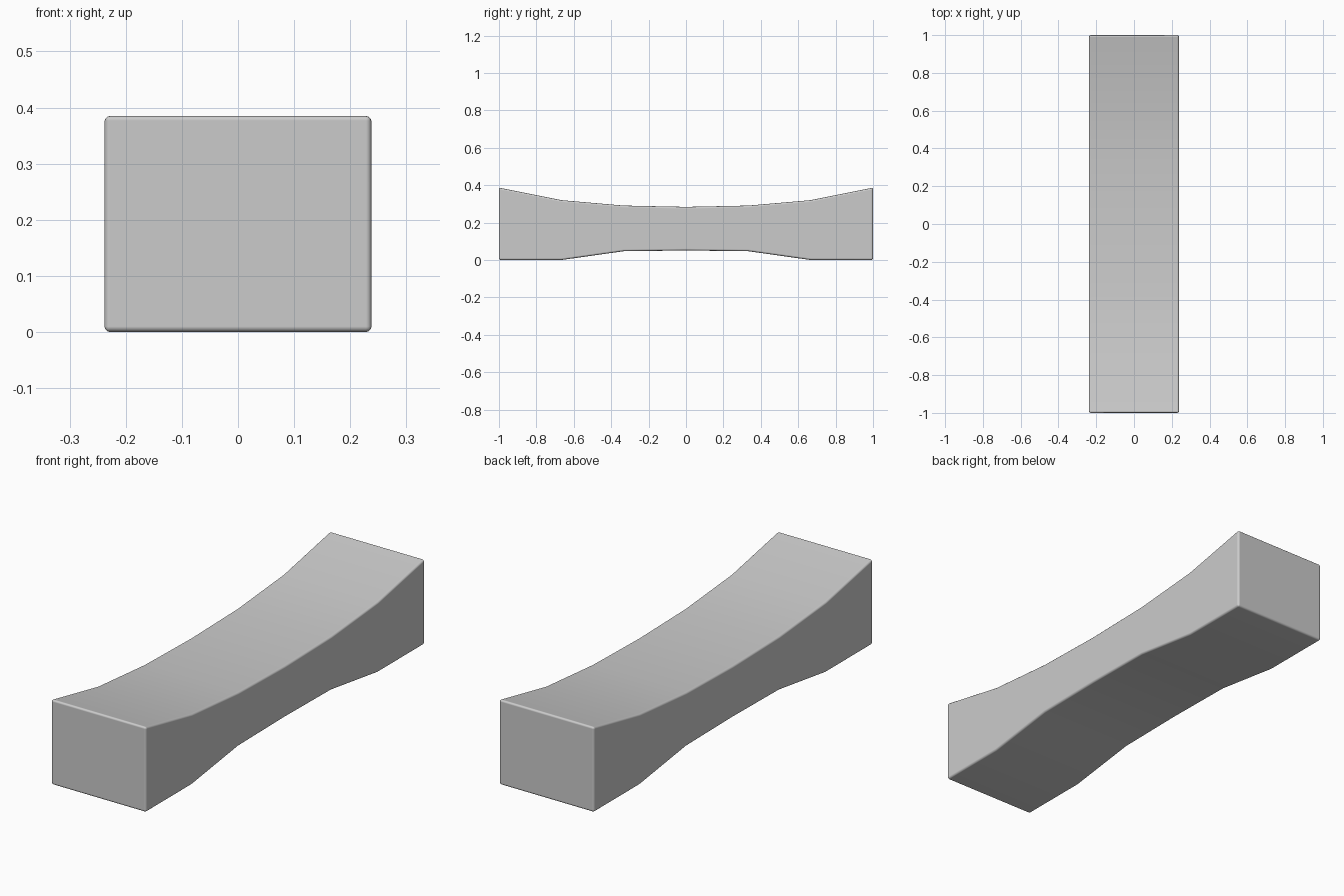
import bpy, bmesh
from math import radians

if "Cube" in bpy.data.objects:
    bpy.data.objects.remove(bpy.data.objects["Cube"])

HALF_WIDTH = 0.238
# Half side profile: (y, bottom z, top z), mirrored about y = 0
half = [(0, 0.051, 0.284), (1/3, 0.047, 0.291), (2/3, 0.0, 0.320), (1, 0.0, 0.387)]
stations = [(-y, b, t) for y, b, t in reversed(half[1:])] + half

# Closed side profile, extruded across the width
outline = [(y, b) for y, b, t in stations] + [(y, t) for y, b, t in reversed(stations)]
bm = bmesh.new()
n = len(stations)
left, right = [[bm.verts.new((x, y, z)) for y, z in outline] for x in (-HALF_WIDTH, HALF_WIDTH)]
for i in range(len(outline)):
    j = (i + 1) % len(outline)
    bm.faces.new((left[i], left[j], right[j], right[i]))
# Side walls as one quad per station
for side in (left, right):
    for i in range(n - 1):
        bm.faces.new((side[i], side[i + 1], side[-2 - i], side[-1 - i]))
bmesh.ops.recalc_face_normals(bm, faces=bm.faces)
mesh = bpy.data.meshes.new("curved_block")
bm.to_mesh(mesh)
bm.free()
block = bpy.data.objects.new("curved_block", mesh)
bpy.context.collection.objects.link(block)

# Small rounded edges with smooth shading
for p in mesh.polygons:
    p.use_smooth = True
bevel = block.modifiers.new("rounded_edges", 'BEVEL')
bevel.width = 0.01
bevel.segments = 3
bevel.limit_method = 'ANGLE'
bevel.angle_limit = radians(40)
bevel.harden_normals = True
